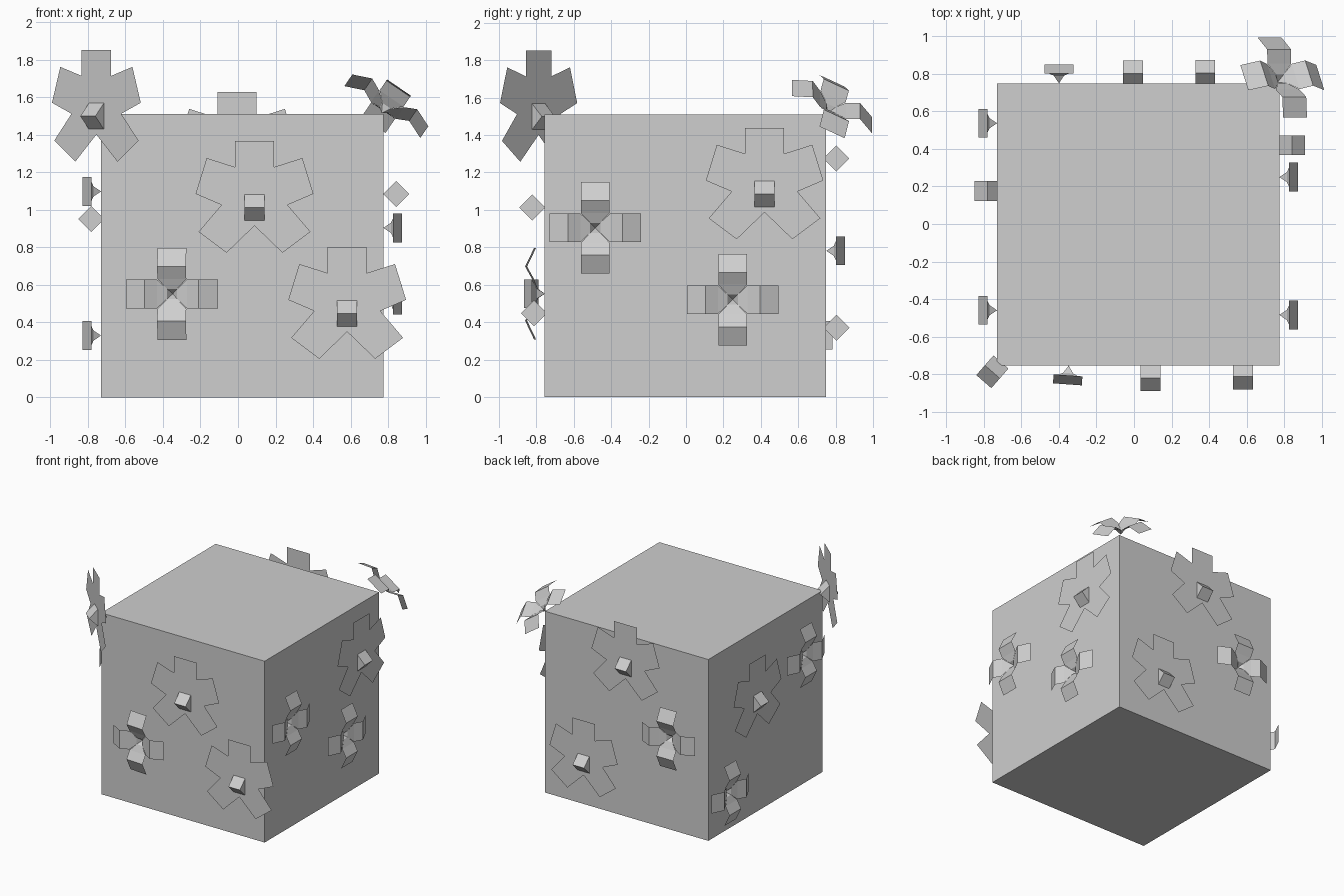
import bpy
import bmesh
import math
from mathutils import Matrix, Vector

cube = bpy.data.objects.get("Cube")
if cube:
    bpy.data.objects.remove(cube, do_unlink=True)

COLOUR = (0.62, 0.62, 0.62, 1.0)
grey = bpy.data.materials.new("plain_grey")
grey.use_nodes = True
grey.diffuse_color = COLOUR
grey.node_tree.nodes["Principled BSDF"].inputs["Base Color"].default_value = COLOUR


def add_object(name, bm, matrix=None):
    mesh = bpy.data.meshes.new(name)
    bm.to_mesh(mesh)
    bm.free()
    mesh.materials.append(grey)
    obj = bpy.data.objects.new(name, mesh)
    bpy.context.collection.objects.link(obj)
    if matrix:
        obj.matrix_world = matrix
    return obj


def facing(location, normal, up=(0, 0, 1)):
    """Frame with local z along the normal and local y as close to up as possible."""
    n = Vector(normal).normalized()
    right = Vector(up).cross(n).normalized()
    basis = Matrix((right, n.cross(right), n)).transposed()
    return Matrix.Translation(location) @ basis.to_4x4()


def box(name, size, matrix):
    bm = bmesh.new()
    bmesh.ops.create_cube(bm, size=1)
    bmesh.ops.scale(bm, vec=size, verts=bm.verts)
    return add_object(name, bm, matrix)


# Flat five-petal flower with a tilted cube in the middle
HALF_OUTLINE = [(.104, .354), (.104, .215), (.255, .263), (.314, .072),
                (.176, .013), (.298, -.13), (.149, -.242)]


def flat_flower(name, location, normal):
    frame = facing(location, normal)
    outline = HALF_OUTLINE + [(0, -.098)] + [(-x, y) for x, y in reversed(HALF_OUTLINE)]
    bm = bmesh.new()
    bm.faces.new([bm.verts.new((x, y, 0)) for x, y in outline])
    add_object(name + "_petals", bm, frame)
    box(name + "_centre", (.106, .098, .098), frame @ Matrix.Rotation(math.pi / 4, 4, 'X'))


# Four-petal flower: each petal is a strip of (radius, half width, height) rows
PETAL_ROWS = [(.027, .027, .04), (.08, .077, .064), (.145, .077, .1), (.245, .077, .052)]


def bent_flower(name, location, normal, up=(0, 0, 1)):
    bm = bmesh.new()
    for k in range(4):
        turn = Matrix.Rotation(k * math.pi / 2, 3, 'Z')
        rows = [[bm.verts.new(turn @ Vector((s * w, r, h))) for s in (-1, 1)]
                for r, w, h in PETAL_ROWS]
        for a, b in zip(rows, rows[1:]):
            bm.faces.new((a[0], a[1], b[1], b[0]))
        # Funnel side leading down to the wall
        bm.faces.new((bm.verts.new((0, 0, 0)), rows[0][1], rows[0][0]))
    bmesh.ops.remove_doubles(bm, verts=bm.verts, dist=.0005)
    bmesh.ops.recalc_face_normals(bm, faces=bm.faces)
    if sum(f.normal.z for f in bm.faces) < 0:
        bmesh.ops.reverse_faces(bm, faces=bm.faces)
    add_object(name, bm, facing(location, normal, up))


# Main block
box("block", (1.505, 1.505, 1.51), Matrix.Translation((.022, -.003, .755)))

# Flat flowers on each side and on the front right upright edge
FRONT, BACK, LEFT, RIGHT = (0, -1, 0), (0, 1, 0), (1, 0, 0), (-1, 0, 0)
flat_flower("front_upper_flower", (.088, -.822, 1.013), FRONT)
flat_flower("front_lower_flower", (.582, -.813, .448), FRONT)
flat_flower("back_upper_flower", (-.005, .803, 1.275), BACK)
flat_flower("back_lower_flower", (.38, .805, .37), BACK)
flat_flower("left_flat_flower", (.843, .42, 1.085), LEFT)
flat_flower("right_flat_flower", (-.782, .176, .952), RIGHT)
flat_flower("corner_flat_flower", (-.755, -.788, 1.499), (-.657, -.753, 0))

# Bent flowers on each side and on the back left top corner
bent_flower("front_bent_flower", (-.348, -.755, .552), (-.07, -1, 0))
bent_flower("back_bent_flower", (-.4, .75, .781), BACK)
bent_flower("left_front_bent_flower", (.775, -.485, .904), LEFT)
bent_flower("left_back_bent_flower", (.775, .25, .52), LEFT)
bent_flower("right_front_bent_flower", (-.73, -.46, 1.098), RIGHT)
bent_flower("right_back_bent_flower", (-.73, .537, .33), RIGHT)
bent_flower("corner_bent_flower", (.765, .755, 1.515), (.49, .49, .72), (-.8, 0, .55))
